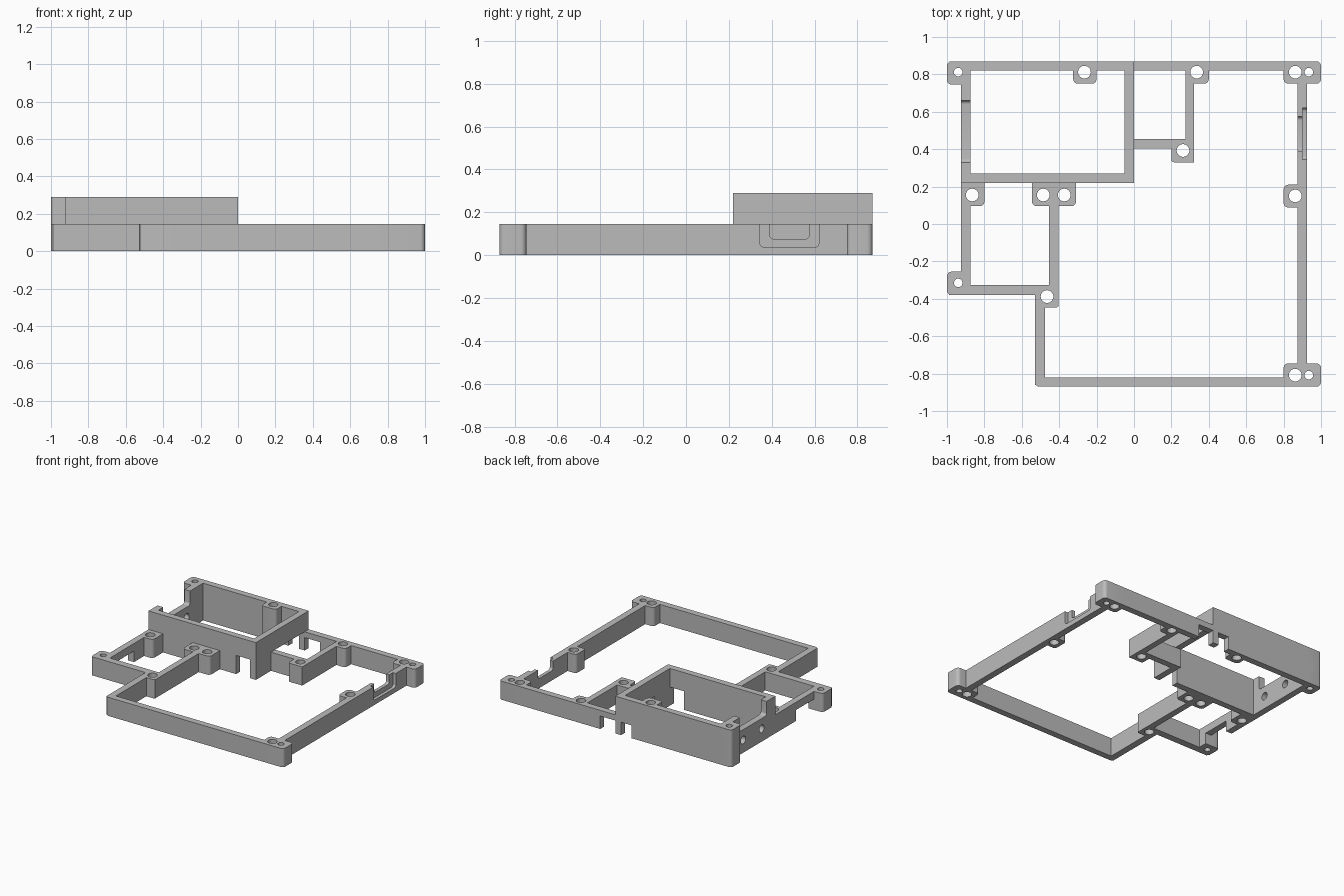
import bpy, bmesh, math
from mathutils import Vector

cube = bpy.data.objects.get("Cube")
if cube:
    bpy.data.objects.remove(cube, do_unlink=True)

LOW, TALL = 0.145, 0.29
WALL, BOSS_R, SCREW_R = 0.05, 0.034, 0.023

grey = bpy.data.materials.new("plain_grey")
grey.use_nodes = True
grey.diffuse_color = (0.5, 0.5, 0.5, 1)
grey.node_tree.nodes["Principled BSDF"].inputs["Base Color"].default_value = (0.5, 0.5, 0.5, 1)

adds = bpy.data.collections.new("frame_pieces")
cuts = bpy.data.collections.new("frame_cutters")
for c in (adds, cuts):
    bpy.context.scene.collection.children.link(c)


def prism(coll, name, u, v, w, r=0.0, corners="", axis="z"):
    """Rounded rectangle u by v, extruded over w; axis x uses (y, z, x)."""
    bm = bmesh.new()
    pts = []
    places = (("a", u[1], v[1], 0), ("b", u[0], v[1], 90),
              ("c", u[0], v[0], 180), ("d", u[1], v[0], 270))
    for key, x, y, start in places:
        if r and key in corners:
            cx = x - r if key in "ad" else x + r
            cy = y - r if key in "ab" else y + r
            for i in range(7):
                t = math.radians(start + 15 * i)
                pts.append((cx + r * math.cos(t), cy + r * math.sin(t)))
        else:
            pts.append((x, y))
    place = (lambda p, h: (p[0], p[1], h)) if axis == "z" else (lambda p, h: (h, p[0], p[1]))
    bottom = [bm.verts.new(place(p, w[0])) for p in pts]
    base = bm.faces.new(bottom)
    ext = bmesh.ops.extrude_face_region(bm, geom=[base])["geom"]
    top = [g for g in ext if isinstance(g, bmesh.types.BMVert)]
    bmesh.ops.translate(bm, verts=top, vec=Vector(place((0, 0), w[1] - w[0])))
    bmesh.ops.remove_doubles(bm, verts=bm.verts, dist=0.0005)
    bmesh.ops.recalc_face_normals(bm, faces=bm.faces)
    me = bpy.data.meshes.new(name)
    bm.to_mesh(me)
    bm.free()
    me.materials.append(grey)
    ob = bpy.data.objects.new(name, me)
    ob.hide_render = True
    coll.objects.link(ob)
    return ob


def block(name, x, y, top=LOW, corners="", r=0.025):
    prism(adds, name, x, y, (0, top), r, corners)


def hole(name, x, y, r, axis="z", span=(-0.1, 0.5)):
    prism(cuts, name, (x - r, x + r), (y - r, y + r), span, r, "abcd", axis)


# Low outer walls
block("back_wall", (-1, 1), (0.82, 0.87), corners="ab")
block("left_side_wall", (0.873, 0.925), (-0.85, 0.85))
block("front_wall", (-0.53, 1), (-0.87, -0.82), corners="cd")
block("step_wall", (-0.53, -0.477), (-0.86, -0.34))
block("shelf_wall", (-0.99, -0.42), (-0.38, -0.325))
block("right_side_wall", (-0.925, -0.875), (-0.36, 0.25))
block("middle_wall", (-0.455, -0.405), (-0.44, 0.24))
block("pocket_side_wall", (0.275, 0.322), (0.35, 0.84))
block("pocket_front_wall", (-0.02, 0.3), (0.405, 0.455))

# Tall tray walls
block("tray_back", (-1, 0), (0.82, 0.87), TALL, "b")
block("tray_front", (-0.925, 0), (0.22, 0.27), TALL)
block("tray_inner_side", (-0.05, 0), (0.22, 0.87), TALL)
block("tray_outer_side", (-0.925, -0.875), (0.22, 0.85), TALL)

# Corner ears and screw bosses
block("back_right_ear", (-1, -0.875), (0.745, 0.87), TALL, "bcd")
block("tray_boss", (-0.325, -0.2), (0.75, 0.84), TALL, "cd")
block("shelf_ear", (-1, -0.875), (-0.38, -0.255), corners="bc")
block("back_left_ear", (0.8, 1), (0.75, 0.87), corners="acd")
block("front_left_ear", (0.8, 1), (-0.87, -0.745), corners="abd")
block("side_boss", (0.8, 0.9), (0.088, 0.21), corners="bc")
block("pocket_boss", (0.275, 0.4), (0.75, 0.85), corners="d")
block("pocket_corner_boss", (0.2, 0.322), (0.33, 0.452), corners="c", r=0.015)
block("tray_foot_boss", (-0.92, -0.8), (0.095, 0.24), corners="d")
block("twin_boss", (-0.545, -0.31), (0.095, 0.24), corners="cd")
block("step_boss", (-0.53, -0.405), (-0.447, -0.325), corners="d", r=0.015)

# Vertical screw holes
for x, y in ((-0.265, 0.812), (0.335, 0.812), (0.862, 0.812), (0.862, 0.15), (0.862, -0.808),
             (0.262, 0.393), (-0.865, 0.155), (-0.485, 0.155), (-0.373, 0.155), (-0.465, -0.388)):
    hole("boss_hole", x, y, BOSS_R)
for x, y in ((-0.94, 0.812), (-0.94, -0.315), (0.935, 0.812), (0.935, -0.808)):
    hole("ear_hole", x, y, SCREW_R)

# Connector opening and its two cross holes in the tray side
prism(cuts, "tray_window", (0.33, 0.66), (0.18, 0.5), (-0.96, -0.85), 0.02, "cd", "x")
for y in (0.39, 0.617):
    hole("cross_hole", y, 0.1, 0.03, "x", (-0.96, -0.85))

# Stepped socket in the left side wall
prism(cuts, "socket_outer", (0.345, 0.62), (0.037, 0.3), (0.9, 0.96), 0.02, "cd", "x")
prism(cuts, "socket_inner", (0.39, 0.575), (0.075, 0.3), (0.84, 0.91), 0.02, "cd", "x")

# Cable openings along the underside
for name, x, y, top in (
        ("tray_front_gap", (-0.17, -0.05), (0.18, 0.3), LOW),
        ("tray_side_gap", (-0.08, 0.03), (0.456, 0.82), LOW),
        ("back_notch_tray", (-0.14, -0.05), (0.8, 0.9), 0.1),
        ("back_notch_pocket", (0, 0.13), (0.8, 0.9), 0.1),
        ("side_notch", (-0.95, -0.85), (-0.255, -0.03), 0.085)):
    prism(cuts, name, x, y, (-0.1, top))

# Fuse the walls, then cut the openings
frame = bpy.data.objects.new("frame", adds.objects["back_wall"].data.copy())
bpy.context.scene.collection.objects.link(frame)
for coll, mode in ((adds, "UNION"), (cuts, "DIFFERENCE")):
    for ob in coll.objects:
        if ob.name == "back_wall":
            continue
        mod = frame.modifiers.new(ob.name, "BOOLEAN")
        mod.operation, mod.solver, mod.object = mode, "EXACT", ob
graph = bpy.context.evaluated_depsgraph_get()
solid = bpy.data.meshes.new_from_object(frame.evaluated_get(graph))
frame.modifiers.clear()
frame.data = solid
for coll in (adds, cuts):
    for ob in list(coll.objects):
        bpy.data.objects.remove(ob, do_unlink=True)
    bpy.data.collections.remove(coll)

bpy.ops.object.select_all(action="DESELECT")
frame.select_set(True)
bpy.context.view_layer.objects.active = frame
bpy.ops.object.shade_smooth_by_angle(angle=math.radians(30))
